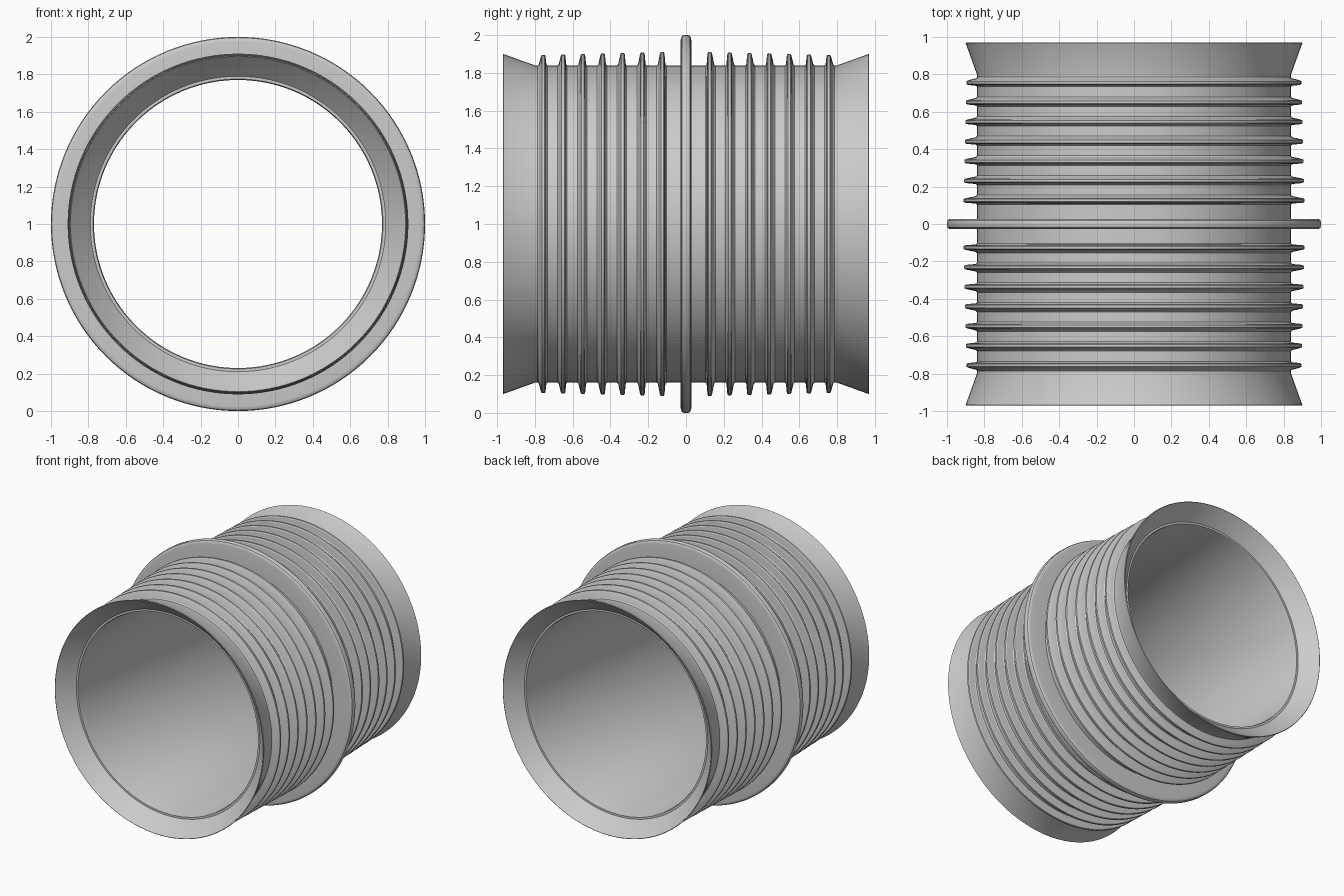
import bpy, bmesh
from math import sin, cos, pi, radians

if "Cube" in bpy.data.objects:
    bpy.data.objects.remove(bpy.data.objects["Cube"])

SEGMENTS = 128
CENTRE_Z = 1.0


def lathe(name, profile):
    """Revolve a closed (y, radius) profile about the y axis."""
    bm = bmesh.new()
    rings = []
    for i in range(SEGMENTS):
        a = 2 * pi * i / SEGMENTS
        rings.append([bm.verts.new((r * sin(a), y, CENTRE_Z + r * cos(a))) for y, r in profile])
    n = len(profile)
    for i in range(SEGMENTS):
        p, q = rings[i], rings[(i + 1) % SEGMENTS]
        for j in range(n):
            k = (j + 1) % n
            bm.faces.new((p[j], p[k], q[k], q[j]))
    bmesh.ops.recalc_face_normals(bm, faces=bm.faces)
    mesh = bpy.data.meshes.new(name)
    bm.to_mesh(mesh)
    bm.free()
    obj = bpy.data.objects.new(name, mesh)
    bpy.context.collection.objects.link(obj)
    bpy.ops.object.select_all(action='DESELECT')
    obj.select_set(True)
    bpy.context.view_layer.objects.active = obj
    bpy.ops.object.shade_smooth_by_angle(angle=radians(30))
    return obj


def mirrored(half):
    """Complete a half profile with its reflection in y."""
    return half + [(-y, r) for y, r in reversed(half)]


# Sleeve half profile: bore, inner lip, flared mouth, outer wall with barbed ribs
half = [(0.845, 0.77), (0.86, 0.775), (0.86, 0.79),
        (0.965, 0.892), (0.97, 0.896), (0.967, 0.90), (0.80, 0.84)]
for i in range(7):
    y = 0.755 - 0.105 * i
    tip = 0.896 + 0.0025 * i
    half += [(y + 0.030, 0.84), (y + 0.024, 0.846), (y + 0.013, tip - 0.008),
             (y + 0.008, tip), (y - 0.006, tip), (y - 0.011, tip - 0.006),
             (y - 0.016, 0.846), (y - 0.021, 0.84)]
lathe("ribbed_sleeve", mirrored(half))

# Central stop flange with rounded rim
lathe("centre_flange", mirrored([(0.028, 0.82), (0.028, 0.975), (0.026, 0.987),
                                 (0.020, 0.996), (0.011, 1.0)]))
